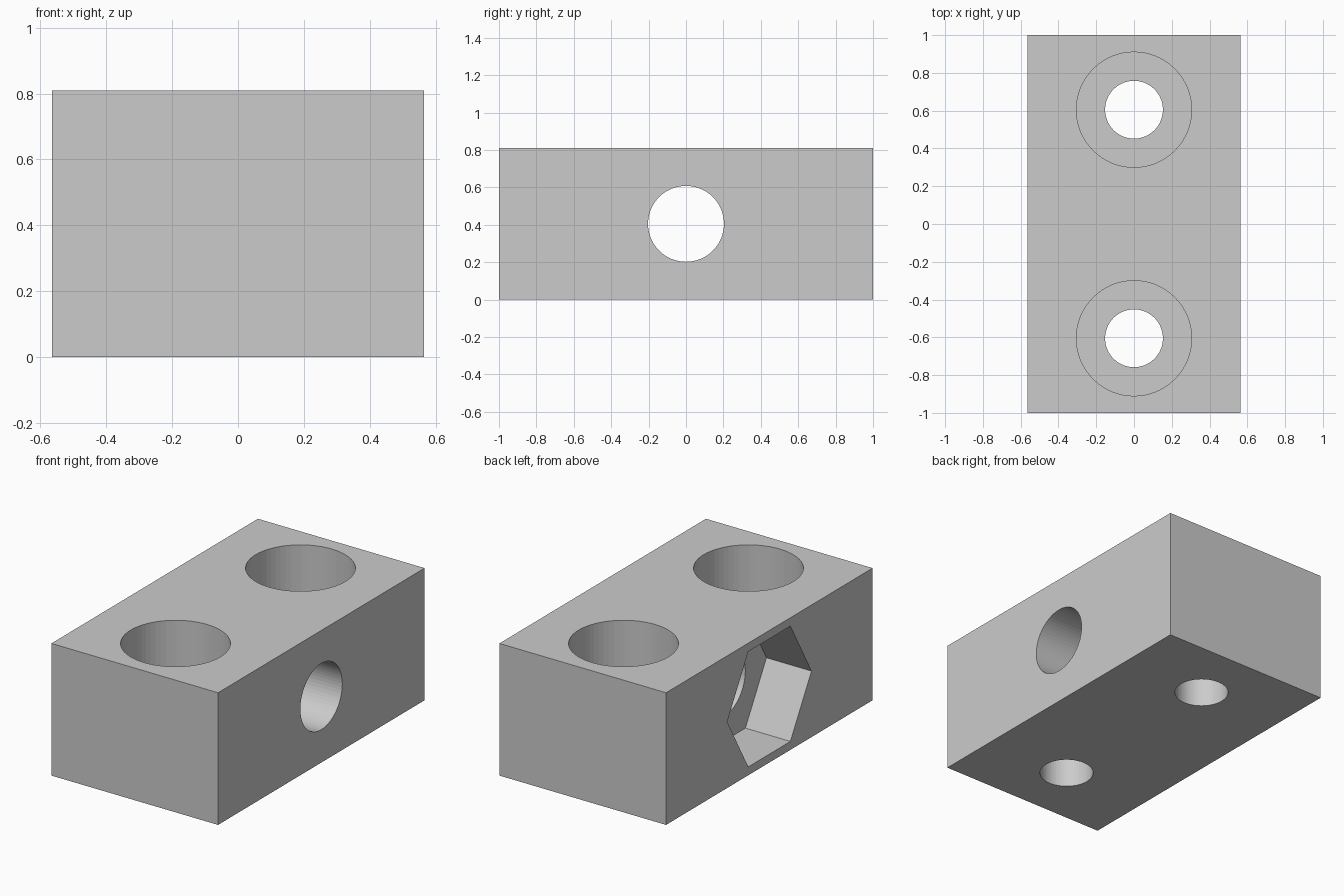
import bpy
import math

WIDTH, LENGTH, HEIGHT = 1.13, 2.0, 0.81
MID = HEIGHT / 2

if "Cube" in bpy.data.objects:
    bpy.data.objects.remove(bpy.data.objects["Cube"], do_unlink=True)

# Plain grey material
grey = bpy.data.materials.new("plain_grey")
grey.use_nodes = True
colour = (0.6, 0.6, 0.6, 1)
grey.diffuse_color = colour
grey.node_tree.nodes["Principled BSDF"].inputs["Base Color"].default_value = colour

# Solid block
bpy.ops.mesh.primitive_cube_add(size=1, location=(0, 0, MID))
block = bpy.context.object
block.name = "mounting_block"
block.scale = (WIDTH, LENGTH, HEIGHT)
bpy.ops.object.transform_apply(location=True, rotation=False, scale=True)
block.data.materials.append(grey)


def cut(name, radius, depth, centre, across=False, sides=64):
    """Subtract a prism running along z, or along x when across is set."""
    bpy.ops.mesh.primitive_cylinder_add(
        vertices=sides, radius=radius, depth=depth, location=centre,
        rotation=(0, math.pi / 2 if across else 0, 0))
    cutter = bpy.context.object
    cutter.name = name
    cutter.hide_render = True
    cutter.data.materials.append(grey)
    mod = block.modifiers.new(name, "BOOLEAN")
    mod.operation = "DIFFERENCE"
    mod.solver = "EXACT"
    mod.object = cutter
    bpy.ops.object.select_all(action="DESELECT")
    bpy.context.view_layer.objects.active = block
    block.select_set(True)
    bpy.ops.object.modifier_apply(modifier=mod.name)
    bpy.data.objects.remove(cutter, do_unlink=True)


# Counterbored screw holes, one near each end
FLOOR = 0.35
for y in (-0.605, 0.605):
    cut("screw_hole", 0.153, 3, (0, y, MID))
    cut("screw_head_recess", 0.305, 1, (0, y, FLOOR + 0.5))

# Cross hole with a hexagonal nut pocket on the -x side
cut("cross_hole", 0.203, 3, (0, 0, MID), across=True)
POCKET = 0.305
cut("nut_pocket", 0.408, 1, (-WIDTH / 2 + POCKET - 0.5, 0, MID), across=True, sides=6)
